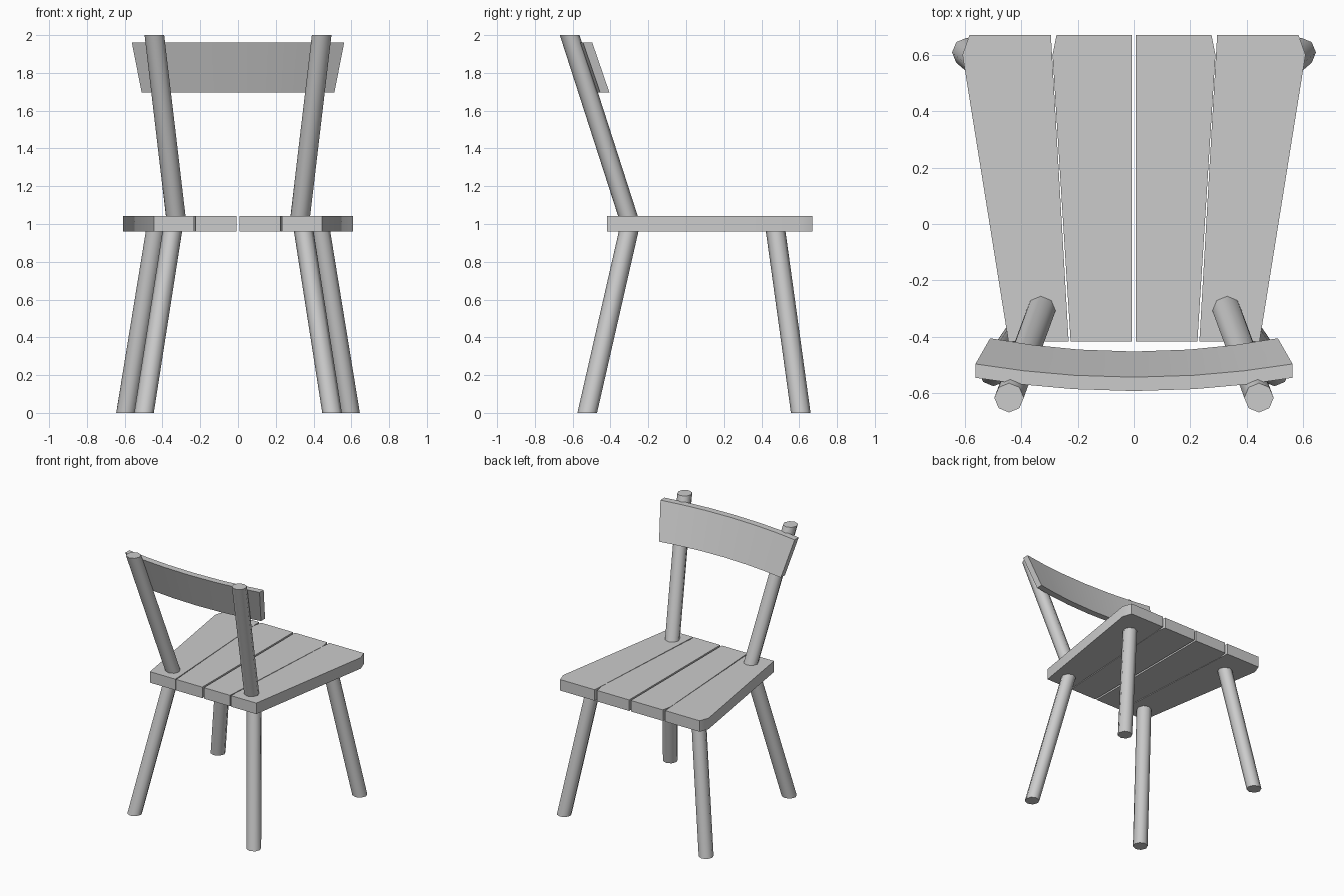
import bpy
import bmesh
from math import cos, sin, pi, radians

old = bpy.data.objects.get("Cube")
if old:
    bpy.data.objects.remove(old, do_unlink=True)

GREY = (0.6, 0.6, 0.6, 1.0)
grey = bpy.data.materials.new("plain_grey")
grey.use_nodes = True
grey.diffuse_color = GREY
grey.node_tree.nodes["Principled BSDF"].inputs["Base Color"].default_value = GREY

SEAT_BOTTOM, SEAT_TOP = 0.96, 1.043


def loft(name, rings, smooth_angle=50):
    """Skin a list of equal closed rings and cap both ends."""
    bm = bmesh.new()
    loops = [[bm.verts.new(p) for p in ring] for ring in rings]
    for a, b in zip(loops, loops[1:]):
        for i in range(len(a)):
            j = (i + 1) % len(a)
            bm.faces.new((a[i], a[j], b[j], b[i]))
    bm.faces.new(loops[0][::-1])
    bm.faces.new(loops[-1])
    bmesh.ops.recalc_face_normals(bm, faces=bm.faces)
    mesh = bpy.data.meshes.new(name)
    bm.to_mesh(mesh)
    bm.free()
    obj = bpy.data.objects.new(name, mesh)
    bpy.context.collection.objects.link(obj)
    mesh.materials.append(grey)
    bpy.ops.object.select_all(action='DESELECT')
    obj.select_set(True)
    bpy.context.view_layer.objects.active = obj
    bpy.ops.object.shade_smooth_by_angle(angle=radians(smooth_angle))
    return obj


def pole(name, path, radius=0.052, sides=8):
    """Slanted round pole with level ends."""
    loft(name, [[(x + radius * cos(2 * pi * i / sides),
                  y + radius * sin(2 * pi * i / sides), z)
                 for i in range(sides)] for x, y, z in path])


def plank(name, outline):
    loft(name, [[(x, y, z) for x, y in outline] for z in (SEAT_BOTTOM, SEAT_TOP)], 35)


# Seat planks, legs and back posts, mirrored left and right
FRONT, BACK, CORNER = 0.67, -0.417, 0.60
inner = [(0.007, BACK), (0.225, BACK), (0.289, CORNER), (0.275, FRONT), (0.007, FRONT)]
outer = [(0.232, BACK), (0.445, BACK), (0.608, CORNER), (0.583, FRONT), (0.295, FRONT)]
for side, s in (("left", 1), ("right", -1)):
    plank(f"seat_inner_plank_{side}", [(s * x, y) for x, y in inner])
    plank(f"seat_outer_plank_{side}", [(s * x, y) for x, y in outer])
    pole(f"wide_end_leg_{side}", [(s * 0.593, 0.608, 0), (s * 0.43, 0.47, 1.0)])
    pole(f"backrest_end_leg_{side}", [(s * 0.498, -0.523, 0), (s * 0.342, -0.295, 1.0)])
    pole(f"back_post_{side}", [(s * 0.325, -0.294, 1.0), (s * 0.443, -0.616, 2.0)])

# Curved, leaning back rest board, flared towards the top
rings = []
for t in (-1, -0.7, -0.38, 0, 0.38, 0.7, 1):
    bow = 0.047 * t * t
    rings.append([(0.51 * t, -0.452 + bow, 1.695), (0.562 * t, -0.543 + bow, 1.96),
                  (0.562 * t, -0.592 + bow, 1.96), (0.51 * t, -0.501 + bow, 1.695)])
loft("back_rest_board", rings)
